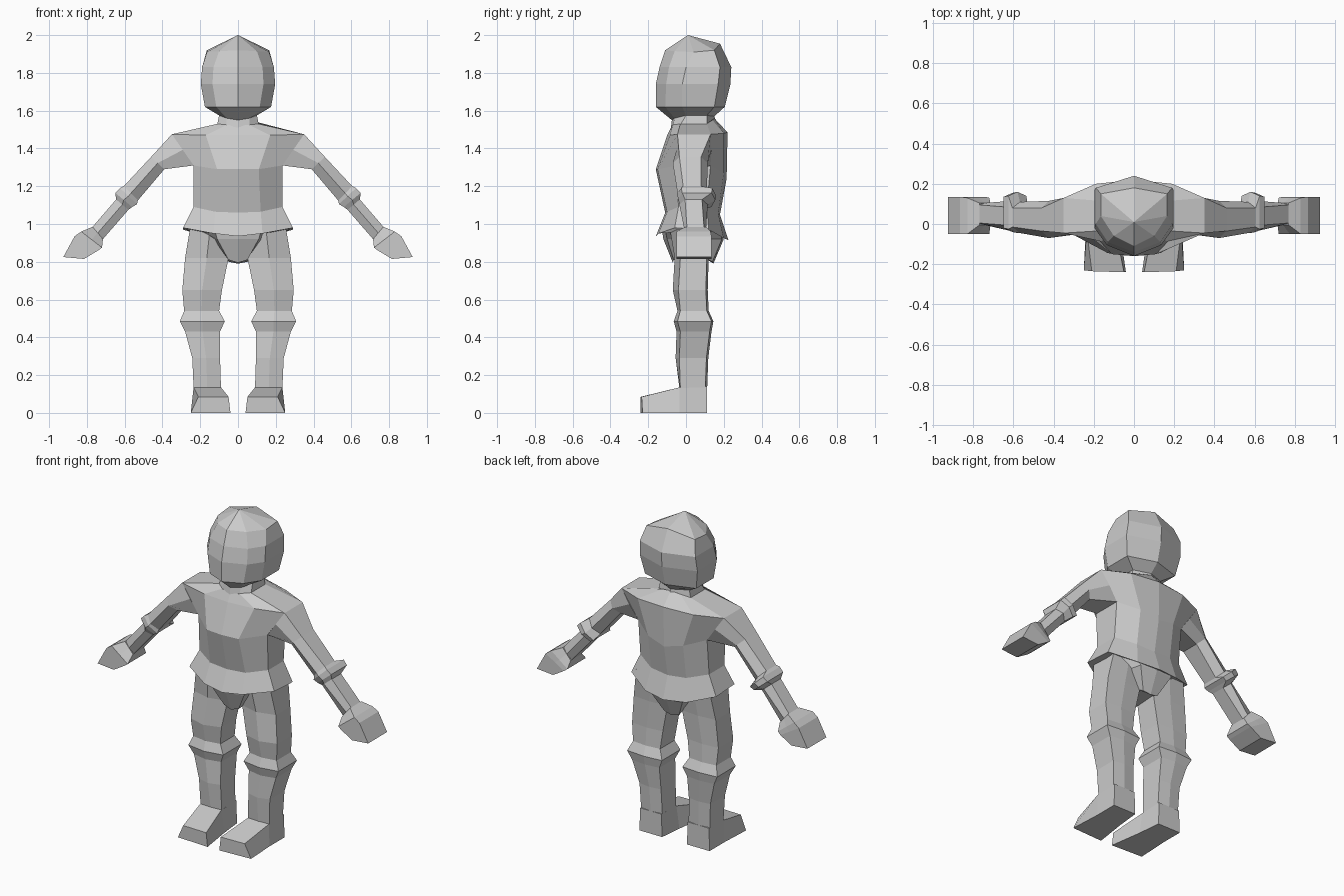
import bpy, bmesh

grey = bpy.data.materials.new("light_grey")
grey.diffuse_color = (0.6, 0.6, 0.6, 1)


def loft(name, rings, mirror=False):
    """Skin closed rings of equal length, cap both ends."""
    bm = bmesh.new()
    loops = [[bm.verts.new(p) for p in r] for r in rings]
    n = len(loops[0])
    for a, b in zip(loops, loops[1:]):
        for i in range(n):
            j = (i + 1) % n
            bm.faces.new((a[i], a[j], b[j], b[i]))
    bm.faces.new(loops[0])
    bm.faces.new(loops[-1])
    bmesh.ops.remove_doubles(bm, verts=bm.verts, dist=0.0005)
    bmesh.ops.recalc_face_normals(bm, faces=bm.faces)
    me = bpy.data.meshes.new(name)
    bm.to_mesh(me)
    bm.free()
    me.materials.append(grey)
    ob = bpy.data.objects.new(name, me)
    bpy.context.collection.objects.link(ob)
    if mirror:
        ob.modifiers.new("Mirror", "MIRROR").use_mirror_merge = False
    return ob


def both(half):
    """Full ring from a half ring running front centre to back centre."""
    return half + [(-x, y, z) for x, y, z in reversed(half[1:-1])]


# Head and neck
def flat(z, *xy):
    return [(x, y, z) for x, y in xy]


head = [
    [(0, -.08, 1.51), (.06, -.07, 1.515), (.11, -.03, 1.525), (.11, .11, 1.525), (0, .16, 1.54)],
    [(0, -.075, 1.55), (.06, -.06, 1.56), (.10, 0, 1.575), (.10, .11, 1.575), (0, .15, 1.57)],
    flat(1.62, (0, -.16), (.115, -.11), (.175, -.02), (.175, .15), (0, .205)),
    flat(1.74, (0, -.16), (.135, -.105), (.197, -.02), (.197, .17), (0, .235)),
    flat(1.83, (0, -.14), (.13, -.09), (.19, 0), (.19, .18), (0, .24)),
    [(0, -.11, 1.92), (.10, -.06, 1.915), (.165, .04, 1.91), (.165, .15, 1.92), (0, .18, 1.955)],
    [(0, .01, 2.0)] * 5,
]
# The crown closes to a point, so its ring collapses
bm_head = [both(r) for r in head[:-1]]
crown = [tuple(c * .01 + t * .99 for c, t in zip(p, (0, .01, 2.0))) for p in bm_head[-1]]
loft("head", bm_head + [crown])

# Shirt with flared hem
shirt = [
    [(0, -.16, .935), (.13, -.145, .95), (.29, -.06, .98), (.29, .12, .97), (.14, .20, .925), (0, .225, .915)],
    [(0, -.11, 1.06), (.12, -.10, 1.065), (.235, -.04, 1.09), (.235, .11, 1.09), (.12, .17, 1.06), (0, .18, 1.05)],
    [(0, -.16, 1.29), (.11, -.15, 1.29), (.235, -.05, 1.31), (.235, .13, 1.31), (.12, .20, 1.27), (0, .215, 1.24)],
    [(0, -.10, 1.47), (.17, -.085, 1.47), (.35, -.045, 1.475), (.35, .13, 1.475), (.19, .20, 1.48), (0, .22, 1.485)],
    [(0, -.075, 1.52), (.06, -.07, 1.525), (.11, -.03, 1.53), (.11, .11, 1.53), (.06, .14, 1.55), (0, .15, 1.56)],
]
loft("shirt", [both(r) for r in shirt])

# Pelvis
pelvis = [
    [(0, -.13, .99), (.13, -.115, .99), (.25, -.05, .99), (.25, .12, .99), (.13, .175, .99), (0, .19, .99)],
    [(0, -.12, .92), (.11, -.10, .92), (.13, -.04, .92), (.13, .12, .92), (.11, .19, .92), (0, .20, .92)],
    [(0, -.07, .795), (.05, -.065, .81), (.055, -.02, .82), (.055, .10, .82), (.05, .14, .80), (0, .145, .79)],
]
loft("pelvis", [both(r) for r in pelvis])


# Arms: top x, z, bottom x, z, front y, back y, corner inset
def arm_ring(tx, tz, bx, bz, yf, yb, c):
    mx, mz = (tx + bx) / 2, (tz + bz) / 2
    return [(tx, yf + c, tz), (tx, yb - c, tz), (mx, yb, mz),
            (bx, yb - c, bz), (bx, yf + c, bz), (mx, yf, mz)]


arm = [
    (.35, 1.475, .235, 1.31, -.05, .135, .005),
    (.46, 1.355, .39, 1.29, -.07, .115, .035),
    (.605, 1.20, .53, 1.125, -.045, .11, .03),
    (.625, 1.19, .535, 1.105, -.045, .16, .02),
    (.65, 1.165, .56, 1.09, -.04, .155, .02),
    (.645, 1.13, .58, 1.075, -.035, .115, .03),
    (.77, .985, .715, .92, -.005, .105, .01),
]
loft("arm", [arm_ring(*r) for r in arm], True)

# Hands
hand = [
    (.77, .985, .715, .92, -.005, .105, 0),
    (.83, .96, .72, .875, -.05, .13, 0),
    (.865, .935, .74, .86, -.05, .135, 0),
    (.925, .825, .815, .815, -.05, .135, 0),
]
loft("hand", [arm_ring(*r) for r in hand], True)


# Legs: z, inner x, outer x, front y, back y, side inset, knee tilt
def leg_ring(z, xi, xo, yf, yb, c, tilt=0):
    xm = (xi + xo) / 2
    return [(xi, yf + c, z), (xm, yf, z + tilt), (xo, yf + c, z),
            (xo, yb - .01, z), (xm, yb, z), (xi, yb - .01, z)]


leg = [
    (1.0, .04, .25, -.09, .14, .04),
    (.82, .05, .28, -.06, .12, .03),
    (.65, .085, .295, -.07, .115, .03),
    (.54, .10, .285, -.045, .12, .015),
    (.485, .07, .308, -.065, .145, .02),
    (.43, .095, .28, -.05, .135, .02),
    (.29, .095, .242, -.055, .118, .02),
    (.13, .09, .235, -.035, .112, .005),
]
loft("leg", [leg_ring(*r) for r in leg], True)

# Feet: heel, ankle line and toe sections running forward
foot = [
    [(.09, .112, .14), (.235, .112, .14), (.24, .112, 0), (.085, .112, 0)],
    [(.09, -.035, .135), (.235, -.035, .135), (.24, -.035, 0), (.07, -.035, 0)],
    [(.05, -.24, .085), (.21, -.235, .085), (.25, -.23, 0), (.04, -.24, 0)],
]
loft("foot", foot, True)
